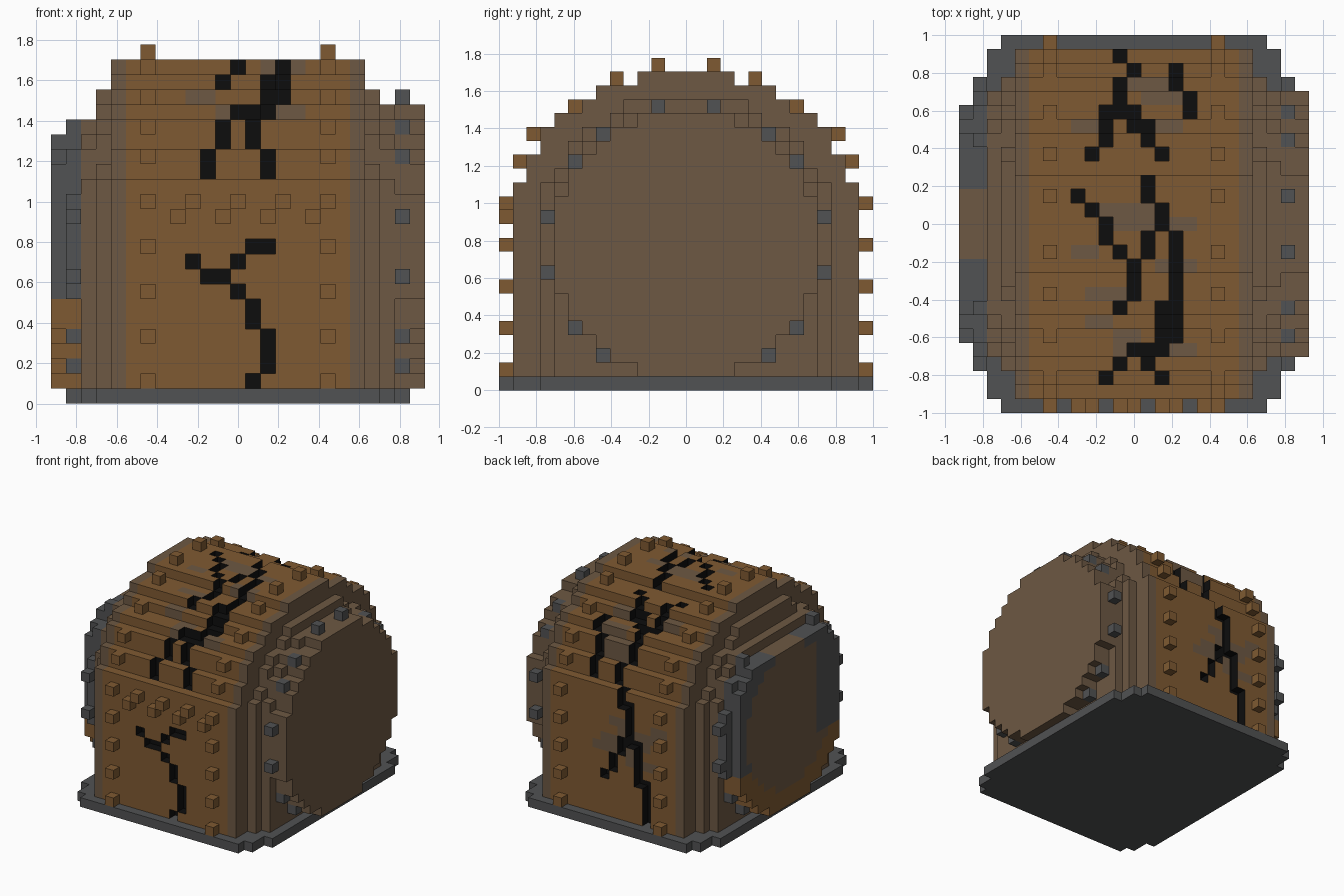
import bpy, bmesh, math

old = bpy.data.objects.get("Cube")
if old:
    bpy.data.objects.remove(old, do_unlink=True)

V = 2 / 27                      # edge length of one block


def material(name, rgb):
    lin = [((c / 255 + 0.055) / 1.055) ** 2.4 for c in rgb] + [1.0]
    m = bpy.data.materials.new(name)
    m.use_nodes = True
    m.diffuse_color = lin
    bsdf = m.node_tree.nodes["Principled BSDF"]
    bsdf.inputs["Base Color"].default_value = lin
    bsdf.inputs["Roughness"].default_value = 0.9
    return m


WOOD, BROWN, GREY, BLACK = range(4)
MATS = [material("warm wood", (127, 90, 50)),
        material("dull brown", (109, 88, 67)),
        material("dark grey", (81, 82, 83)),
        material("crack black", (13, 13, 13))]

SIDES = [(1, 0, 0), (-1, 0, 0), (0, 1, 0), (0, -1, 0), (0, 0, 1), (0, 0, -1)]


def blocks(name, cells, carved=()):
    """Skin a {(i, j, k): colour} set of blocks; walls next to carved cells are black."""
    bm = bmesh.new()
    verts = {}

    def vert(p):
        if p not in verts:
            verts[p] = bm.verts.new((p[0] * V / 2, p[1] * V / 2, p[2] * V / 2 + V / 2))
        return verts[p]

    for (i, j, k), colour in cells.items():
        for d in SIDES:
            n = (i + d[0], j + d[1], k + d[2])
            if n in cells:
                continue
            axis = [abs(c) for c in d].index(1)
            s = d[axis]
            ring = []
            for a, b in ((-1, -1), (1, -1), (1, 1), (-1, 1))[::s]:
                p = [2 * i, 2 * j, 2 * k]
                p[axis] += s
                p[(axis + 1) % 3] += a
                p[(axis + 2) % 3] += b
                ring.append(vert(tuple(p)))
            face = bm.faces.new(ring)
            face.material_index = BLACK if n in carved else colour
    mesh = bpy.data.meshes.new(name)
    bm.to_mesh(mesh)
    bm.free()
    for m in MATS:
        mesh.materials.append(m)
    obj = bpy.data.objects.new(name, mesh)
    bpy.context.collection.objects.link(obj)
    return obj


# Base slab with stepped corners
def base_half(j):
    return 9 if abs(j) == 13 else 10 if abs(j) > 10 else 11


blocks("base_slab", {(i, j, 0): GREY for j in range(-13, 14)
                     for i in range(-base_half(j), base_half(j) + 1)})

# Arched body: block height for each distance from the middle
HEIGHT = [23, 23, 23, 23, 22, 22, 22, 21, 20, 20, 19, 17, 15]


def height(j):
    return HEIGHT[abs(j)] if abs(j) < 13 else 0


def outer(j, k):
    """True for cells in the outermost layer of the arch."""
    return k == height(j) - 1 or k >= min(height(j - 1), height(j + 1))


body = {(i, j, k): WOOD if abs(i) <= 7 else BROWN
        for i in range(-8, 9) for j in range(-12, 13) for k in range(1, height(j))}

# Faded patches on the roof (i range, j) and on the back wall (i range, k)
ROOF_PATCHES = [(1, 3, 10), (1, 3, 9), (-1, 0, 10), (-4, -3, 7), (2, 3, 7), (-2, 1, 1),
                (-1, 1, 0), (3, 4, 0), (-4, -3, -2), (2, 4, -3), (-3, -1, -5),
                (-1, 0, -8), (-1, 1, -9), (3, 4, -9), (-3, -2, -7)]
for a, b, j in ROOF_PATCHES:
    for i in range(a, b + 1):
        for k in range(15, height(j)):
            body[i, j, k] = BROWN
for a, b, k in [(-6, -5, 11), (-5, -1, 10), (-4, 1, 9), (-3, 2, 8), (-5, -2, 7), (-1, 0, 11)]:
    for i in range(a, b + 1):
        body[i, 12, k] = BROWN

# Cracks over the roof: (i, first j, last j)
ROOF_CRACKS = [(1, 2, 3), (-4, 2, 2), (-3, 1, 1), (-2, -1, 0), (2, 0, 1), (-1, -2, -2),
               (1, -2, -1), (0, -5, -3), (-1, -6, -6), (3, -8, -1), (2, -9, -6),
               (1, -10, -9), (0, -9, -9), (-1, -10, -10), (-2, -11, -11), (2, -11, -11),
               (0, 11, 11), (-1, 8, 10), (-2, 6, 8), (0, 7, 8), (1, 6, 7), (2, 5, 5),
               (-3, 5, 5), (3, 10, 11), (4, 8, 9)]
# Cracks on the front and back walls: (i, first k, last k)
FRONT_CRACKS = [(1, 10, 10), (2, 10, 10), (0, 9, 9), (-3, 9, 9), (-2, 8, 8), (-1, 8, 8),
                (0, 7, 7), (1, 5, 6), (2, 2, 4), (1, 1, 1)]
BACK_CRACKS = [(-1, 13, 14), (-2, 9, 13), (-3, 5, 9), (-4, 1, 5), (-1, 8, 9),
               (0, 6, 7), (1, 5, 5)]
carved = {(i, j, k) for i, a, b in ROOF_CRACKS for j in range(a, b + 1)
          for k in range(15, height(j)) if outer(j, k)}
for j, cracks in ((-12, FRONT_CRACKS), (12, BACK_CRACKS)):
    carved |= {(i, j, k) for i, a, b in cracks for k in range(a, b + 1)}
for c in carved:
    body.pop(c, None)
blocks("arched_body", body, carved)


# Stepped side arches
def arch(layers):
    return {(i, j, k): BROWN for i, half, r2, top in layers
            for j in range(-half, half + 1) for k in range(1, top + 1)
            if k < 10 or j * j + (k - 10) ** 2 <= r2}


blocks("left_side_arch", arch([(9, 10, 116, 20), (10, 9, 100, 19)]))
blocks("right_side_arch", arch([(-9, 10, 116, 20), (-10, 9, 100, 18)]))


# Round side plates
def disc(xs, colour, keep=lambda i, j, k: True):
    return {(i, j, k): colour(j, k) for i in xs for j in range(-9, 10) for k in range(1, 20)
            if j * j + (k - 10) ** 2 <= 90 and keep(i, j, k)}


def worn_colour(j, k):
    rim = j * j + (k - 10) ** 2 > 56
    if k >= 7:
        return GREY if rim or j < -4 else BROWN
    return WOOD if rim else BROWN


blocks("left_side_disc", disc((11, 12), lambda j, k: BROWN))
blocks("right_side_disc", disc((-11, -12), worn_colour,
                               lambda i, j, k: k <= 17 and (i > -12 or abs(j) <= 8)))

# Metal rivets around the side plates
RIM = [(2, 20), (6, 18), (8, 16), (10, 12), (10, 8), (8, 4), (6, 2)]
for name, i in (("left_disc_rivets", 11), ("right_disc_rivets", -11)):
    blocks(name, {(i, s * j, k): GREY for j, k in RIM for s in (1, -1) if i > 0 or k <= 18})

# Wooden pegs in two rows over the arch, and the zigzag across the front
PEGS = [(13, 1), (13, 4), (13, 7), (13, 10), (13, 13), (12, 16), (11, 18), (8, 20), (5, 22), (2, 23)]
blocks("arch_pegs", {(i, s * j, k): WOOD for j, k in PEGS for i in (-6, 6) for s in (1, -1)})
front = {(i, -13, 13): WOOD for i in (-3, 0, 3)}
front.update({(i, -13, 12): WOOD for i in (-4, -1, 2, 5)})
blocks("front_pegs", front)
